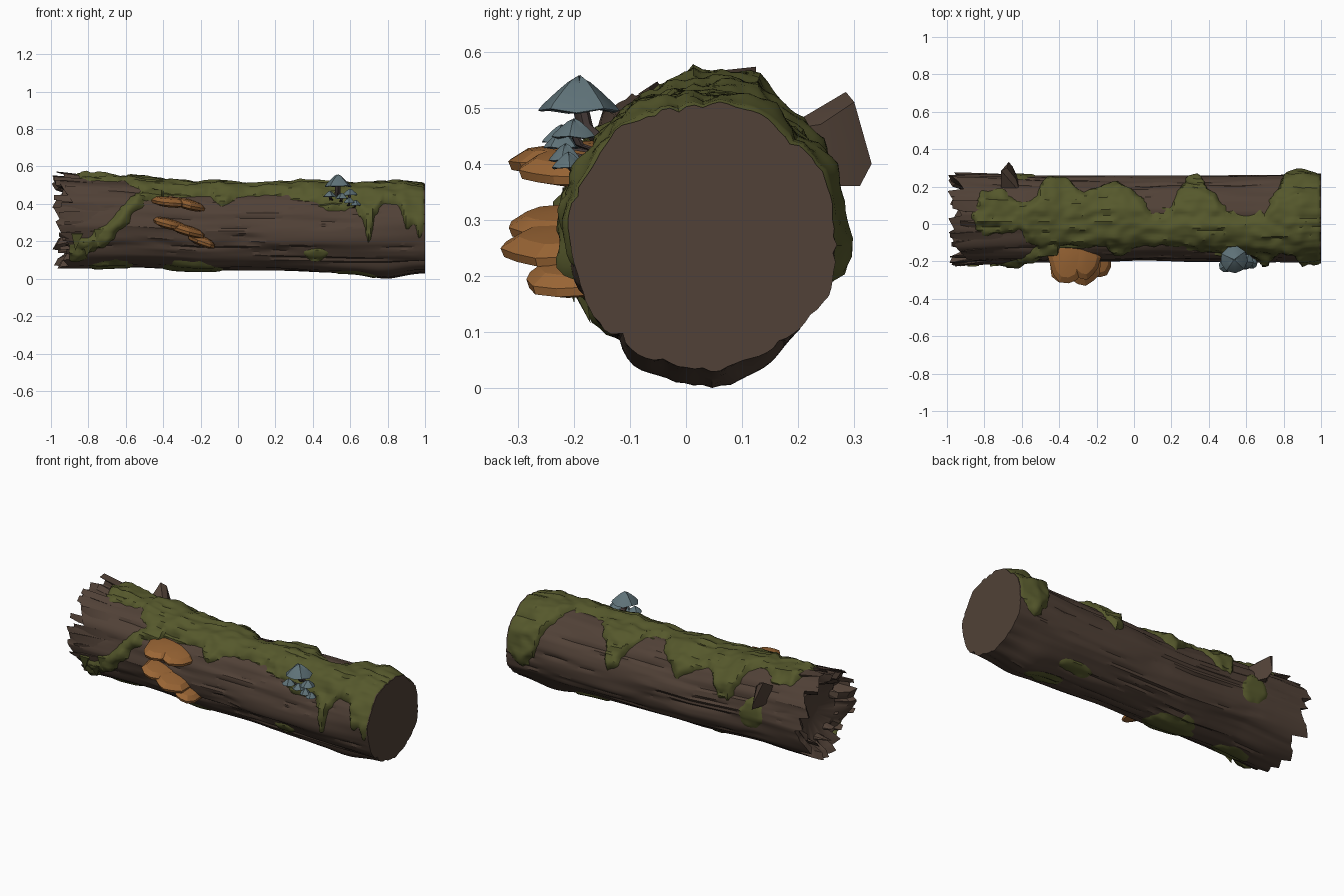
import bpy, bmesh, math, random
from mathutils import Vector, noise

if "Cube" in bpy.data.objects:
    bpy.data.objects.remove(bpy.data.objects["Cube"])

random.seed(7)
NX, NP = 110, 100


def material(name, rgb):
    m = bpy.data.materials.new(name)
    m.diffuse_color = (*rgb, 1)
    m.use_nodes = True
    m.node_tree.nodes["Principled BSDF"].inputs["Base Color"].default_value = m.diffuse_color
    return m


BARK = material("bark brown", (0.082, 0.053, 0.038))
MOSS = material("moss green", (0.092, 0.098, 0.025))
ORANGE = material("shelf orange", (0.32, 0.13, 0.035))
BLUE = material("cap blue grey", (0.115, 0.17, 0.19))
STEM = material("stem dark brown", (0.06, 0.043, 0.04))


def finish(bm, name, mat, angle=35):
    bmesh.ops.recalc_face_normals(bm, faces=bm.faces)
    me = bpy.data.meshes.new(name)
    bm.to_mesh(me)
    bm.free()
    ob = bpy.data.objects.new(name, me)
    bpy.context.collection.objects.link(ob)
    me.materials.append(mat)
    bpy.ops.object.select_all(action='DESELECT')
    ob.select_set(True)
    bpy.context.view_layer.objects.active = ob
    bpy.ops.object.shade_smooth_by_angle(angle=math.radians(angle))
    return ob


def loft(rings, name, mat, angle=35):
    """Bridge closed rings of equal length and cap both ends."""
    bm = bmesh.new()
    vs = [[bm.verts.new(p) for p in r] for r in rings]
    n = len(vs[0])
    for a, b in zip(vs, vs[1:]):
        for j in range(n):
            k = (j + 1) % n
            bm.faces.new((a[j], a[k], b[k], b[j]))
    bm.faces.new(vs[0])
    bm.faces.new(vs[-1])
    return finish(bm, name, mat, angle)


def hull(points, name, mat):
    bm = bmesh.new()
    for p in points:
        bm.verts.new(p)
    bmesh.ops.convex_hull(bm, input=bm.verts)
    return finish(bm, name, mat, 25)


def interp(table, x):
    for (x0, v0), (x1, v1) in zip(table, table[1:]):
        if x <= x1:
            return v0 + (v1 - v0) * max(0, (x - x0) / (x1 - x0))
    return table[-1][1]


# Log surface: phi is measured in degrees from the top, positive to the front
MID = [(-1, .305), (-.6, .298), (-.2, .27), (.2, .268), (.6, .262), (1, .27)]
RAD = [(-1, .25), (-.75, .24), (-.4, .23), (0, .226), (.5, .232), (1, .238)]


def surface(x, phi, off=0.0, scale=1.0):
    a = math.radians(phi)
    s, c = math.sin(a), math.cos(a)
    r = interp(RAD, x)
    r += 0.012 * noise.noise(Vector((x * 1.0, s * 4, c * 4)))
    r += 0.009 * noise.noise(Vector((x * 3, s * 2 + 9, c * 2)))
    g = noise.noise(Vector((x * .8 + 4, s * 5, c * 5 + 3)))
    r -= 0.016 * max(0, 1 - abs(g) / 0.13) * (0.5 + 0.5 * noise.noise(Vector((x * 2, s * 2, c * 2))))
    r += 0.032 * math.exp(-((x - .78) / .12) ** 2) * max(0, -c) ** 6
    r = r * scale + off
    return Vector((x, 0.03 - r * s, interp(MID, x) + r * c))


# Log with a sawn right end and a splintered, hollow left end
PLANKS = 20
ends = [-1 + random.uniform(0, .11) for _ in range(PLANKS)]
angles = [360 * j / NP - 180 for j in range(NP)]


def end_x(j):
    return ends[j * PLANKS // NP] + .008 * (j % 5)


rings = []
for i in range(NX + 1):
    u = i / NX
    rings.append([surface(1 - u * (1 - end_x(j)), p) for j, p in enumerate(angles)])
rings.append([surface(end_x(j) + .02, p, 0, .84) for j, p in enumerate(angles)])
rings.append([surface(-.88, p, 0, .7) for p in angles])
rings.append([surface(-.84, p, 0, .3) for p in angles])
loft(rings, "log", BARK, 32)


# Splinters around and inside the broken end
def splinter(phi, x0, x1, s0, s1, w, name):
    t = 0.035
    pts = [surface(x0, phi + d, o, s0) for d in (-w, w) for o in (0, -t)]
    pts += [surface(x1, phi + d, o, s1) for d, o in ((-w * .5, 0), (w * .4, -t * .4))]
    pts += [surface(x1 + .06, phi + w * .8, -t * .3, s1)]
    hull(pts, name, BARK)


for k in range(10):
    splinter(22 + k * 12, random.uniform(-.72, -.6), random.uniform(-.99, -.88),
             .97, random.uniform(1.0, 1.07), random.uniform(6, 9), "outer_splinter")
for k in range(10):
    splinter(k * 36 + random.uniform(-8, 8), -.8, random.uniform(-.97, -.9),
             .72, random.uniform(.65, .85), random.uniform(9, 14), "inner_splinter")
splinter(-15, -.64, -.97, 1.0, 1.13, 9, "top_splinter")
splinter(6, -.66, -.93, .98, 1.07, 7, "top_splinter")

# Broken branch stub on the back
hull([(-.61, .17, .46), (-.61, .22, .36), (-.71, .17, .46), (-.71, .22, .38), (-.71, .285, .528),
      (-.68, .3, .51), (-.69, .305, .45), (-.67, .331, .40), (-.65, .31, .36), (-.63, .24, .47)],
     "branch_stub", BARK)

# Moss: a second skin that dips under the bark outside its outline
FRONT = [(-1, -30), (-.9, -20), (-.84, 15), (-.6, 22), (-.5, 42), (-.15, 42), (-.09, 58), (-.03, 45),
         (.1, 38), (.3, 41), (.4, 52), (.5, 60), (.62, 62), (.67, 76), (.7, 114), (.73, 76),
         (.78, 50), (.86, 58), (.9, 92), (.94, 80), (.97, 108), (1, 85)]
BACK = [(-1, 10), (-.88, 10), (-.82, -35), (-.7, -35), (-.6, -15), (-.52, -30), (-.45, -80),
        (-.38, -75), (-.3, -40), (-.2, -45), (-.1, -64), (0, -40), (.1, -8), (.2, -16), (.28, -68),
        (.34, -82), (.4, -40), (.5, -12), (.7, -10), (.77, -40), (.82, -95), (.9, -110), (1, -85)]
STRIP = [(-.88, 132), (-.7, 108), (-.6, 77), (-.5, 48), (-.4, 40)]
PATCHES = [(-.24, 172, .14, 25), (.42, 128, .06, 9), (-.68, 165, .1, 17), (.62, 172, .1, 12),
           (.5, -152, .1, 9), (-.61, -88, .07, 20)]


def moss_field(x, phi):
    n = 10 * noise.noise(Vector((x * 9, phi / 14, 2)))
    n += 5 * noise.noise(Vector((x * 22, phi / 7, 5)))
    f = min(interp(FRONT, x) - phi, phi - interp(BACK, x)) + n
    hole = math.hypot((x - .6) / .08, (phi + 14) / 12)
    f = min(f, (hole - 1) * 12)
    if x < -.4:
        f = max(f, min(13 - abs(phi - interp(STRIP, x)), (x + .9) * 220) + n)
    for px, pp, rx, rp in PATCHES:
        dp = (phi - pp + 180) % 360 - 180
        f = max(f, min(1.5, 9 * (1 - math.hypot((x - px) / rx, dp / rp)) + n * .3))
    return f


def moss_offset(f, x, phi):
    if f <= 0:
        return max(-.03, .005 + f * .004)
    lump = noise.noise(Vector((x * 7, phi / 16, 8)))
    lump += .6 * noise.noise(Vector((x * 15, phi / 8, 1)))
    thick = min(.026 + .018 * lump, .005 + f * .0022)
    return max(.004, thick) * min(1, .15 + (1 - x) / .13)


bm = bmesh.new()
MX = 170
grid, field = [], {}
for i in range(MX + 1):
    x = .999 - i / MX * 1.9
    row = []
    for p in angles:
        f = moss_field(x, p)
        off = -.004 if i == 0 else moss_offset(f, x, p)
        v = bm.verts.new(surface(x, p, off))
        field[v] = f
        row.append(v)
    grid.append(row)
for a, b in zip(grid, grid[1:]):
    for j in range(NP):
        k = (j + 1) % NP
        q = (a[j], a[k], b[k], b[j])
        if max(field[v] for v in q) > -4:
            bm.faces.new(q)
bmesh.ops.delete(bm, geom=[v for v in bm.verts if not v.link_faces], context='VERTS')
finish(bm, "moss", MOSS, 40)

# Hanging moss tips near the broken end
for x, p in ((-.86, 118), (-.8, 128), (-.74, 112)):
    b = [surface(x + dx, p - 14, o) for dx in (-.03, .03) for o in (-.01, .02)]
    tip = surface(x - .01, p, .015)
    hull(b + [tip + Vector((0, 0, -.03))], "moss_tip", MOSS)


# Shelf fungi: flattened lobes half sunk into the bark
def shelf(x, y, z, rx, ry, slope, k):
    rings = []
    for r, h in ((.3, .022), (.75, .016), (1, -.002), (.95, -.018), (.55, -.03)):
        ring = []
        for j in range(13):
            a = j * math.tau / 13
            w = r * (1 + .07 * math.sin(3 * a + k) + .05 * math.sin(5 * a + k))
            dx, dy = rx * w * math.cos(a), ry * w * math.sin(a)
            ring.append((x + dx, y + dy, z + h + slope * dx + .06 * dy))
        rings.append(ring)
    loft(rings, "shelf_fungus", ORANGE, 20)


shelf(-.36, -.19, .415, .1, .125, -.08, 0)
shelf(-.26, -.18, .4, .075, .12, -.25, 2)
shelf(-.37, -.2, .298, .09, .115, -.25, 1)
shelf(-.27, -.2, .262, .09, .135, -.28, 3)
shelf(-.19, -.185, .205, .075, .10, -.35, 5)


# Mushrooms: pointed caps on short bent stems
def mushroom(x, y, z, r, h, base):
    n = 9

    def ring(cx, cy, cz, q):
        return [(cx + q * math.cos(j * math.tau / n + x * 9), cy + q * math.sin(j * math.tau / n + x * 9),
                 cz + .06 * r * math.sin(j * 2.4)) for j in range(n)]
    prof = ((.35, .14), (.92, -.02), (1, .02), (.9, .18), (.55, .58), (.28, .86), (.04, 1))
    loft([ring(x, y, z + h * b, r * a) for a, b in prof], "mushroom_cap", BLUE, 30)
    bx, by, bz = base
    loft([ring(bx, by, bz, r * .26), ring((x + bx) / 2, y + .01, (z + bz) / 2, r * .2),
          ring(x, y, z + h * .25, r * .2)], "mushroom_stem", STEM)


mushroom(.535, -.19, .494, .074, .06, (.53, -.15, .44))
mushroom(.6, -.2, .447, .04, .032, (.59, -.15, .42))
mushroom(.49, -.222, .438, .037, .03, (.5, -.16, .42))
mushroom(.555, -.222, .428, .034, .03, (.55, -.16, .41))
mushroom(.595, -.215, .405, .03, .03, (.59, -.17, .39))
mushroom(.63, -.21, .392, .03, .028, (.62, -.17, .38))
